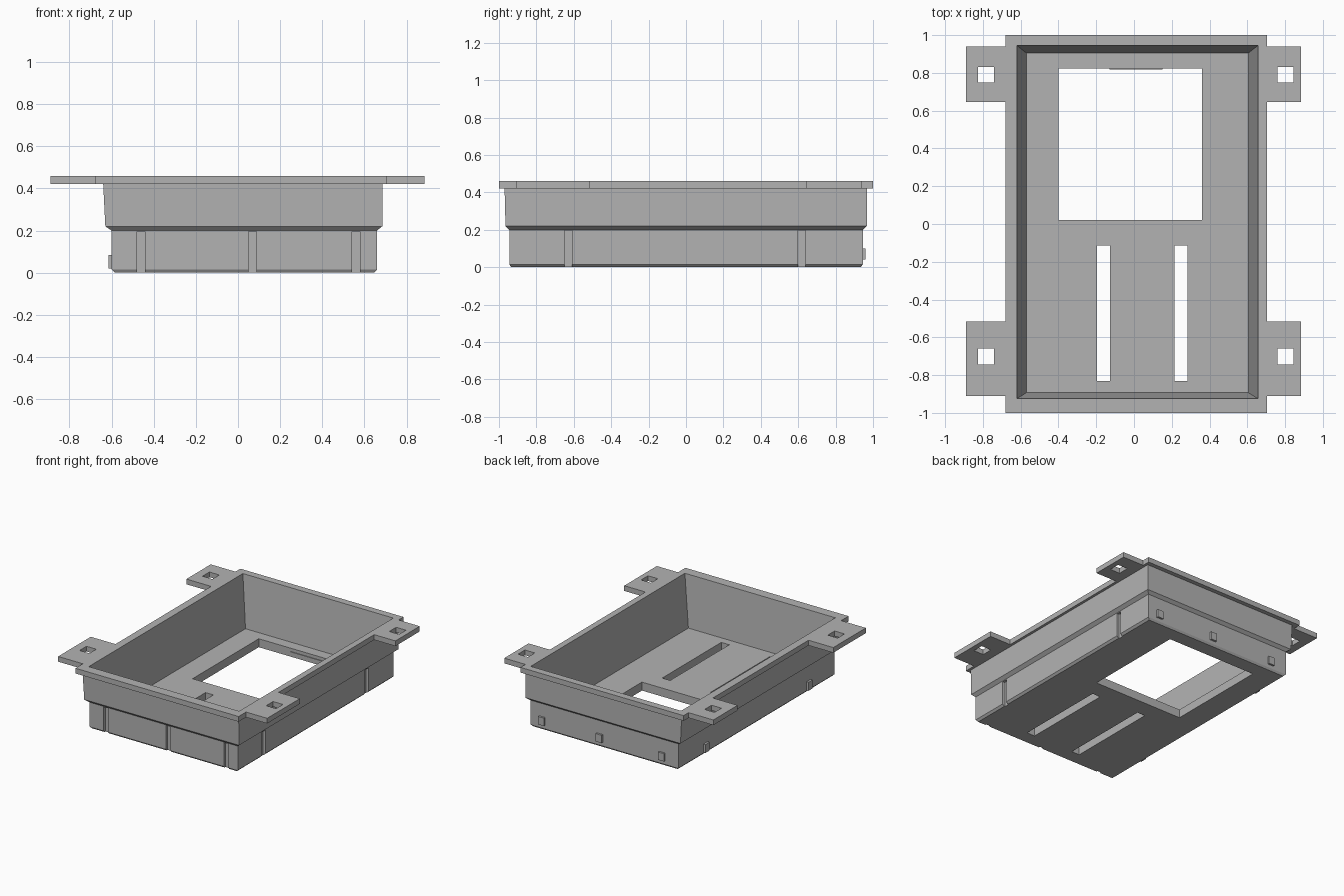
import bpy
import bmesh

cube = bpy.data.objects.get("Cube")
if cube:
    bpy.data.objects.remove(cube, do_unlink=True)

grey = bpy.data.materials.new("plain_grey")
grey.use_nodes = True
COLOUR = (0.45, 0.45, 0.45, 1)
grey.diffuse_color = COLOUR
grey.node_tree.nodes["Principled BSDF"].inputs["Base Color"].default_value = COLOUR


def add_loft(bm, rings):
    """Closed solid through rectangles given as (x0, x1, y0, y1, z)."""
    loops = []
    for x0, x1, y0, y1, z in rings:
        corners = ((x0, y0), (x1, y0), (x1, y1), (x0, y1))
        loops.append([bm.verts.new((x, y, z)) for x, y in corners])
    for a, b in zip(loops, loops[1:]):
        for i in range(4):
            j = (i + 1) % 4
            bm.faces.new((a[i], a[j], b[j], b[i]))
    bm.faces.new(loops[0][::-1])
    bm.faces.new(loops[-1])


def add_box(bm, x0, x1, y0, y1, z0, z1):
    add_loft(bm, [(x0, x1, y0, y1, z0), (x0, x1, y0, y1, z1)])


def make_object(name, bm):
    bmesh.ops.recalc_face_normals(bm, faces=bm.faces[:])
    mesh = bpy.data.meshes.new(name)
    bm.to_mesh(mesh)
    bm.free()
    mesh.materials.append(grey)
    obj = bpy.data.objects.new(name, mesh)
    bpy.context.collection.objects.link(obj)
    return obj


def box_object(name, *size):
    bm = bmesh.new()
    add_box(bm, *size)
    return make_object(name, bm)


def cut(obj, boxes):
    """Subtract a set of separate boxes and bake the result."""
    bm = bmesh.new()
    for box in boxes:
        add_box(bm, *box)
    cutter = make_object("cutter", bm)
    cutter.hide_render = True
    mod = obj.modifiers.new("cut", "BOOLEAN")
    mod.operation = "DIFFERENCE"
    mod.solver = "EXACT"
    mod.object = cutter
    bpy.context.view_layer.update()
    graph = bpy.context.evaluated_depsgraph_get()
    mesh = bpy.data.meshes.new_from_object(obj.evaluated_get(graph))
    obj.modifiers.clear()
    obj.data = mesh
    bpy.data.objects.remove(cutter, do_unlink=True)


FLANGE_Z, TOP, FLOOR = 0.42, 0.46, 0.065

# Tray: stepped outer wall, top flange, tapered inner wall and floor
bm = bmesh.new()
add_loft(bm, [
    (-0.585, 0.645, -0.935, 0.935, 0),
    (-0.60, 0.66, -0.945, 0.945, 0.015),
    (-0.60, 0.66, -0.945, 0.945, 0.20),
    (-0.63, 0.685, -0.965, 0.967, 0.22),
    (-0.64, 0.685, -0.97, 0.967, FLANGE_Z),
    (-0.68, 0.705, -1, 1, FLANGE_Z),
    (-0.68, 0.705, -1, 1, TOP),
    (-0.62, 0.657, -0.925, 0.945, TOP),
    (-0.57, 0.605, -0.893, 0.905, FLOOR),
])
tray = make_object("tray", bm)

# Window, two slots, and latch grooves in the front and right walls
front_x = (-0.46, 0.07, 0.56)
side_y = (-0.63, 0.62)
openings = [
    (-0.40, 0.36, 0.02, 0.823, -0.1, 0.15),
    (-0.195, -0.128, -0.832, -0.115, -0.1, 0.15),
    (0.215, 0.283, -0.832, -0.115, -0.1, 0.15),
]
openings += [(x - 0.019, x + 0.019, -1.1, -0.925, -0.1, 0.195) for x in front_x]
openings += [(0.64, 0.8, y - 0.02, y + 0.02, -0.1, 0.195) for y in side_y]
cut(tray, openings)

# Mounting tabs with square holes
for side, inner, outer, hole in (("left", 0.705, 0.885, 0.802),
                                 ("right", -0.68, -0.89, -0.783)):
    for end, y0, y1, hole_y in (("front", -0.91, -0.515, -0.702),
                                ("back", 0.645, 0.94, 0.79)):
        tab = box_object(f"{side}_{end}_tab", min(inner, outer), max(inner, outer),
                         y0, y1, FLANGE_Z, TOP)
        cut(tab, [(hole - 0.042, hole + 0.042, hole_y - 0.042, hole_y + 0.042, 0.3, 0.6)])

# Raised latches on the back and right-hand walls
for i, x in enumerate(front_x):
    box_object(f"back_latch_{i + 1}", x - 0.025, x + 0.025, 0.94, 0.96, 0.04, 0.10)
for i, y in enumerate(side_y):
    box_object(f"side_latch_{i + 1}", -0.616, -0.595, y - 0.025, y + 0.025, 0.02, 0.085)

# Small lip on the back edge of the window
box_object("window_lip", -0.13, 0.15, 0.817, 0.825, 0.005, 0.04)
